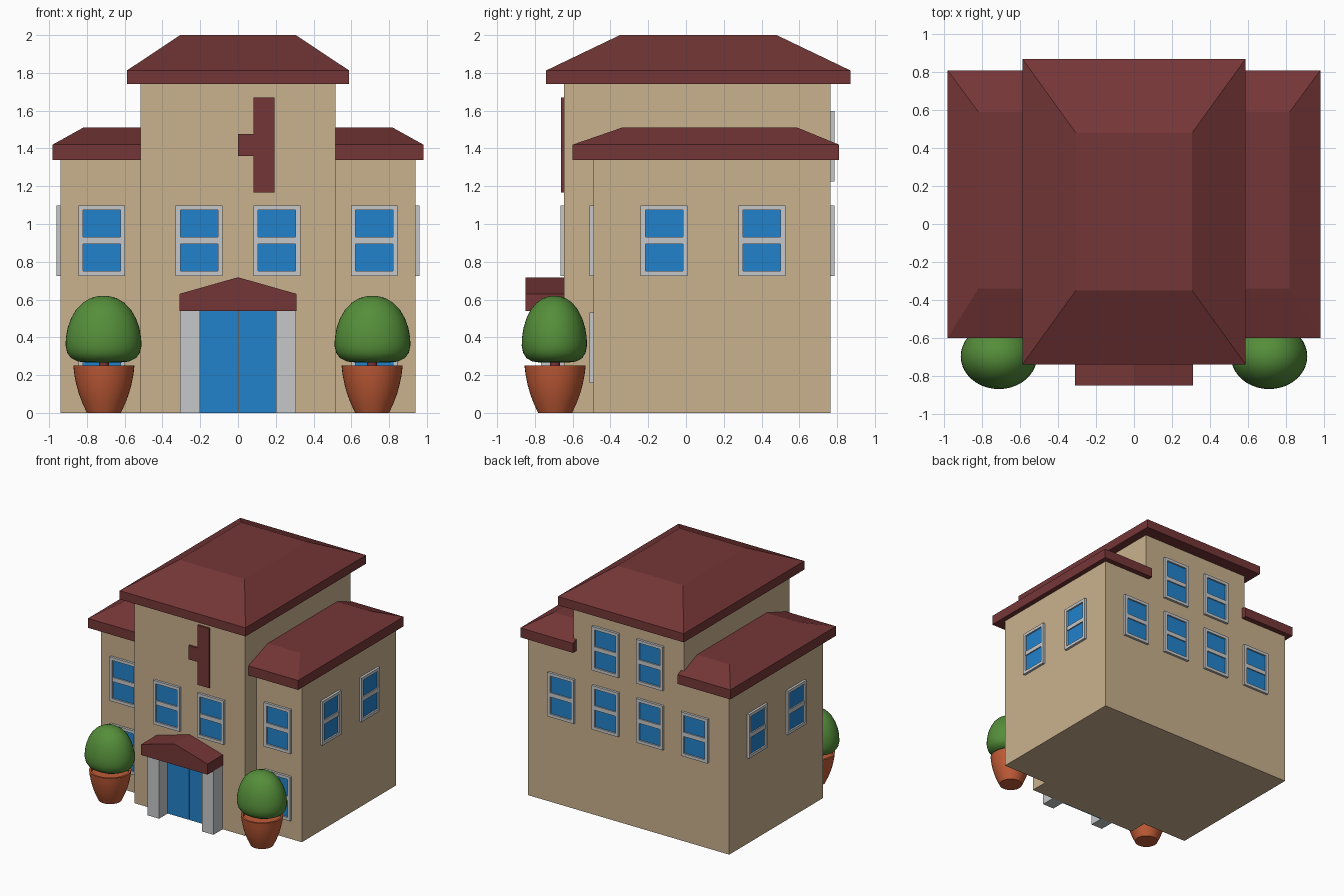
import bpy, bmesh, math
from mathutils import Matrix, Vector

if "Cube" in bpy.data.objects:
    bpy.data.objects.remove(bpy.data.objects["Cube"])


def mat(name, r, g, b):
    m = bpy.data.materials.new(name)
    m.diffuse_color = (r, g, b, 1)
    m.use_nodes = True
    m.node_tree.nodes["Principled BSDF"].inputs["Base Color"].default_value = m.diffuse_color
    return m


WALL = mat("tan_wall", 0.59, 0.44, 0.27)
ROOF = mat("dark_red_roof", 0.178, 0.037, 0.038)
GLASS = mat("blue_glass", 0.016, 0.225, 0.60)
TRIM = mat("light_grey_trim", 0.565, 0.575, 0.585)
LEAF = mat("leaf_green", 0.09, 0.27, 0.042)
CLAY = mat("terracotta", 0.53, 0.105, 0.038)


def finish(bm, name, *mats):
    bmesh.ops.recalc_face_normals(bm, faces=bm.faces)
    me = bpy.data.meshes.new(name)
    bm.to_mesh(me)
    bm.free()
    for m in mats:
        me.materials.append(m)
    ob = bpy.data.objects.new(name, me)
    bpy.context.collection.objects.link(ob)
    return ob


def add_box(bm, lo, hi, index=0):
    lo, hi = Vector(lo), Vector(hi)
    vs = bmesh.ops.create_cube(bm, size=1, matrix=Matrix.Translation((lo + hi) / 2)
                               @ Matrix.Diagonal((*(hi - lo), 1)))["verts"]
    for f in {f for v in vs for f in v.link_faces}:
        f.material_index = index


def box(name, lo, hi, m):
    bm = bmesh.new()
    add_box(bm, lo, hi)
    return finish(bm, name, m)


def raise_faces(bm, faces, h):
    r = bmesh.ops.extrude_face_region(bm, geom=faces)["geom"]
    bmesh.ops.translate(bm, verts=[e for e in r if isinstance(e, bmesh.types.BMVert)], vec=(0, 0, h))
    return [e for e in r if isinstance(e, bmesh.types.BMFace)]


def prism(name, pts, y0, y1, m):
    """Extrude an x/z outline from y0 to y1."""
    bm = bmesh.new()
    f = bm.faces.new([bm.verts.new((x, y0, z)) for x, z in pts])
    r = bmesh.ops.extrude_face_region(bm, geom=[f])["geom"]
    bmesh.ops.translate(bm, verts=[e for e in r if isinstance(e, bmesh.types.BMVert)], vec=(0, y1 - y0, 0))
    return finish(bm, name, m)


def lathe(name, profile, m, loc, scale=(1, 1, 1), steps=40):
    bm = bmesh.new()
    vs = [bm.verts.new((r, 0, z)) for r, z in profile]
    es = [bm.edges.new(p) for p in zip(vs, vs[1:])]
    bmesh.ops.spin(bm, geom=vs + es, cent=(0, 0, 0), axis=(0, 0, 1),
                   angle=math.tau, steps=steps, use_merge=True)
    bmesh.ops.remove_doubles(bm, verts=bm.verts, dist=1e-4)
    bmesh.ops.scale(bm, verts=bm.verts, vec=scale)
    ob = finish(bm, name, m)
    ob.location = loc
    bpy.ops.object.select_all(action='DESELECT')
    ob.select_set(True)
    bpy.context.view_layer.objects.active = ob
    bpy.ops.object.shade_smooth_by_angle(angle=math.radians(40))
    return ob


# Walls: stepped plan raised to the wing height, then the tower raised further
FRONT, WING, BACK, TX, WX = -0.645, -0.49, 0.765, 0.517, 0.94
bm = bmesh.new()
P = {}
for s in (-1, 1):
    for k, (x, y) in {"f": (TX, FRONT), "j": (TX, WING), "b": (TX, BACK),
                      "wf": (WX, WING), "wb": (WX, BACK)}.items():
        P[k, s] = bm.verts.new((s * x, y, 0))
tower = bm.faces.new([P["f", -1], P["f", 1], P["j", 1], P["b", 1], P["b", -1], P["j", -1]])
wings = [bm.faces.new([P["j", s], P["wf", s], P["wb", s], P["b", s]]) for s in (-1, 1)]
bmesh.ops.recalc_face_normals(bm, faces=bm.faces)
tops = raise_faces(bm, [tower] + wings, 1.34)
add = [f for f in tops if len(f.verts) == 6]
raise_faces(bm, add, 0.40)
# Ground floor plate closing the underside
if not any(all(abs(v.co.z) < 1e-5 for v in f.verts) for f in bm.faces):
    bm.faces.new([P["f", -1], P["f", 1], P["j", 1], P["wf", 1], P["wb", 1], P["b", 1],
                  P["b", -1], P["wb", -1], P["wf", -1], P["j", -1]])
finish(bm, "house_walls", WALL)


# Hipped roofs: upright fascia band, slopes and a flat top
def hip_roof(name, base, top, z0, z1, z2):
    bm = bmesh.new()
    rings = []
    for (x0, x1, y0, y1), z in ((base, z0), (base, z1), (top, z2)):
        rings.append([bm.verts.new((x, y, z)) for x, y in ((x0, y0), (x1, y0), (x1, y1), (x0, y1))])
    for a, b in zip(rings, rings[1:]):
        for i in range(4):
            j = (i + 1) % 4
            bm.faces.new((a[i], a[j], b[j], b[i]))
    bm.faces.new(rings[0][::-1])
    bm.faces.new(rings[-1])
    finish(bm, name, ROOF)


hip_roof("tower_roof", (-0.588, 0.588, -0.74, 0.87), (-0.306, 0.306, -0.35, 0.48), 1.74, 1.813, 2.0)
for side, s in (("left", -1), ("right", 1)):
    hip_roof(side + "_wing_roof", (s * 0.49, s * 0.982, -0.60, 0.81),
             (s * 0.49, s * 0.82, -0.34, 0.59), 1.34, 1.42, 1.51)


# Sash windows, modelled facing -y and turned to their wall
def window(name, x, y, z, turn):
    bm = bmesh.new()
    w, h, b, d = 0.124, 0.186, 0.025, 0.02
    for s in (-1, 1):
        xs = sorted((s * w, s * (w - b)))
        add_box(bm, (xs[0], -d, -h), (xs[1], 0.002, h))
        zs = sorted((s * h, s * (h - b)))
        add_box(bm, (b - w, -d, zs[0]), (w - b, 0.002, zs[1]))
    add_box(bm, (b - w, -d + 0.003, -0.018), (w - b, 0.002, 0.018))
    add_box(bm, (b - w, -0.007, b - h), (w - b, 0.001, h - b), 1)
    ob = finish(bm, name, TRIM, GLASS)
    ob.location = (x, y, z)
    ob.rotation_euler.z = turn


Z = 0.912
for side, s in (("left", -1), ("right", 1)):
    window(f"front_wing_window_{side}", s * 0.721, WING, Z, 0)
    window(f"front_lower_window_{side}", s * 0.721, WING, 0.345, 0)
    window(f"front_tower_window_{side}", s * 0.206, FRONT, Z, 0)
    window(f"back_wing_window_{side}", s * 0.625, BACK, Z, math.pi)
    window(f"back_tower_window_{side}", s * 0.208, BACK, Z, math.pi)
    window(f"back_upper_window_{side}", s * 0.208, BACK, 1.412, math.pi)
    for n, y in (("front", -0.116), ("rear", 0.402)):
        window(f"{side}_side_window_{n}", s * WX, y, Z, s * math.pi / 2)

# Entrance: double door, pillars and gabled canopy
for side, s in (("left", -1), ("right", 1)):
    xs = sorted((s * 0.002, s * 0.2))
    box(side + "_door", (xs[0], FRONT - 0.008, 0), (xs[1], FRONT + 0.001, 0.54), GLASS)
    xs = sorted((s * 0.2, s * 0.308))
    box(side + "_pillar", (xs[0], -0.768, 0), (xs[1], FRONT, 0.54), TRIM)
prism("canopy", [(-0.31, 0.54), (0.31, 0.54), (0.31, 0.63), (0, 0.718), (-0.31, 0.63)], -0.85, FRONT, ROOF)

# Wall ornament above the entrance
prism("wall_ornament", [(0.083, 1.167), (0.192, 1.167), (0.192, 1.67), (0.083, 1.67),
                        (0.083, 1.477), (0, 1.477), (0, 1.36), (0.083, 1.36)], -0.661, FRONT, ROOF)

# Potted bushes
POT = [(0, 0), (0.09, 0), (0.113, 0.05), (0.132, 0.1), (0.146, 0.15), (0.156, 0.2),
       (0.162, 0.25), (0.145, 0.25), (0.14, 0.225), (0, 0.225)]
BUSH = [(0, 0.266), (0.08, 0.266), (0.135, 0.272), (0.172, 0.29), (0.192, 0.318), (0.201, 0.355),
        (0.199, 0.4), (0.19, 0.45), (0.172, 0.5), (0.145, 0.547), (0.11, 0.583), (0.07, 0.607),
        (0.035, 0.617), (0, 0.62)]
STEM = [(0, 0.22), (0.027, 0.22), (0.027, 0.28), (0, 0.28)]
for side, s in (("left", -1), ("right", 1)):
    at = (s * 0.71, -0.693, 0)
    lathe(side + "_pot", POT, CLAY, at)
    lathe(side + "_stem", STEM, ROOF, at, steps=12)
    lathe(side + "_bush", BUSH, LEAF, (s * 0.712, -0.697, 0), (1, 0.86, 1))
